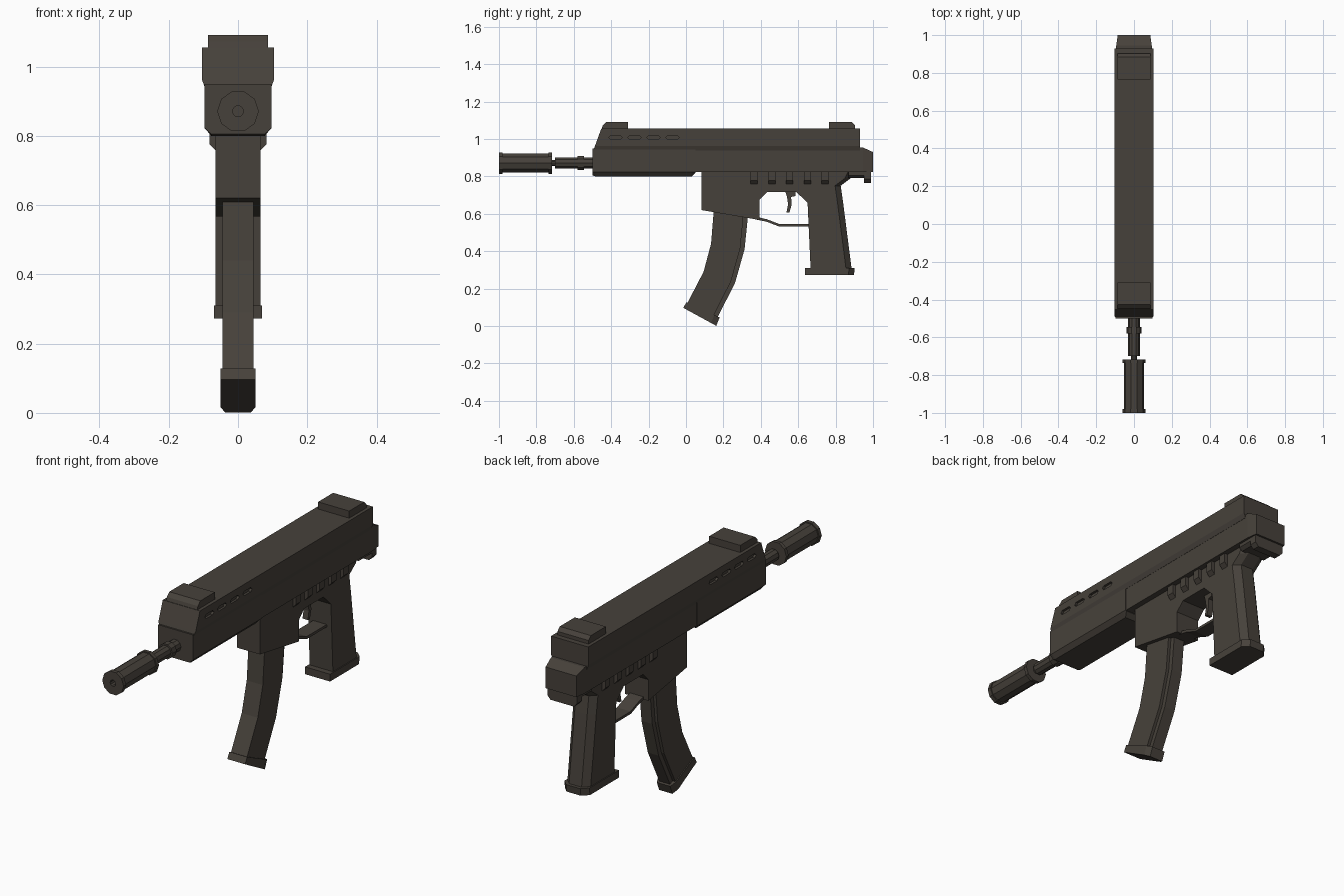
import bpy, bmesh, math

if "Cube" in bpy.data.objects:
    bpy.data.objects.remove(bpy.data.objects["Cube"])

mat = bpy.data.materials.new("dark_brown_grey")
mat.diffuse_color = (0.062, 0.053, 0.043, 1)
mat.use_nodes = True
mat.node_tree.nodes["Principled BSDF"].inputs["Base Color"].default_value = mat.diffuse_color


def loft(name, rings):
    """Skin a list of equal-length point rings and cap both ends."""
    bm = bmesh.new()
    vs = [[bm.verts.new(p) for p in r] for r in rings]
    n = len(rings[0])
    for a, b in zip(vs, vs[1:]):
        for i in range(n):
            j = (i + 1) % n
            bm.faces.new((a[i], a[j], b[j], b[i]))
    bm.faces.new(vs[0][::-1])
    bm.faces.new(vs[-1])
    bmesh.ops.recalc_face_normals(bm, faces=bm.faces)
    me = bpy.data.meshes.new(name)
    bm.to_mesh(me)
    bm.free()
    me.materials.append(mat)
    ob = bpy.data.objects.new(name, me)
    bpy.context.collection.objects.link(ob)
    return ob


def prism(name, prof, w, x=0.0):
    """Side profile (y, z) extruded to half width w around x."""
    return loft(name, [[(x + s * w, y, z) for y, z in prof] for s in (-1, 1)])


def section(y, half):
    """Mirrored cross-section (x, z) placed at y."""
    return [(x, y, z) for x, z in half] + [(-x, y, z) for x, z in reversed(half)]


def lathe(name, prof, n=10, zc=0.871):
    """Faceted round part along y from (y, radius) pairs."""
    return loft(name, [[(r * math.cos(2 * math.pi * i / n), y,
                         zc + r * math.sin(2 * math.pi * i / n))
                        for i in range(n)] for y, r in prof])


# Upper housing with sloped nose and chamfered lower edge
upper = loft("upper_housing", [
    [(-w, f, z), (w, f, z), (w, b, z), (-w, b, z)]
    for w, f, b, z in ((.095, -.495, .93, .938), (.104, -.487, .93, .962),
                       (.104, -.453, .93, 1.055))])

# Vent slots cut in both sides of the housing
for i in range(4):
    y, z = -.377 + i * .1015, 1.008
    slot = [(y - .036, z), (y - .026, z + .011), (y + .026, z + .011),
            (y + .036, z), (y + .026, z - .011), (y - .026, z - .011)]
    for s in (-1, 1):
        cut = prism("slot_cutter", slot, .012, s * .104)
        cut.hide_render = True
        cut.hide_set(True)
        m = upper.modifiers.new("slot", 'BOOLEAN')
        m.operation = 'DIFFERENCE'
        m.solver = 'EXACT'
        m.object = cut

# Front and rear raised blocks on top
prism("front_top_block", [(-.452, 1.05), (-.445, 1.072), (-.425, 1.091),
                          (-.31, 1.091), (-.31, 1.05)], .087)
prism("rear_top_block", [(.765, 1.05), (.765, 1.091), (.885, 1.091),
                         (.903, 1.073), (.903, 1.05)], .087)

# Fore end with chamfered bottom
loft("fore_end", [section(y, [(.097, .95), (.097, .823), (c, zb)])
                  for y, c, zb in ((-.5, .077, .805), (-.485, .077, .80),
                                   (.03, .077, .80), (.052, .09, .821))])

# Rear receiver with tapered end
loft("receiver", [section(y, [(w, t), (w, .823)])
                  for y, w, t in ((.05, .094, .955), (.945, .094, .955),
                                  (1.0, .086, .93))])

# Lower body: magazine well and trigger bay roof
prism("lower_body", [(.083, .83), (.083, .62), (.393, .567), (.393, .674),
                     (.436, .717), (.59, .717), (.65, .658), (.72, .658),
                     (.72, .83)], .065)

# Side ribs
for i in range(5):
    y = .345 + i * .095
    loft("side_rib", [section(v, [(.083, .83), (.083, .777), (.064, .757)])
                      for v in (y, y + .038)])

# Rear foot under the receiver
loft("rear_foot", [section(v, [(.083, .83), (.083, .785), (.066, .766)])
                   for v in (.952, .99)])
loft("rear_tang", [section(v, [(.083, .83), (.083, .806), (.066, .792)])
                   for v in (.87, .96)])


# Grip and its base, chamfered at the back
def grip_ring(z, f, b, w=.065, c=.03):
    half = [(w, f), (w, b - c), (w - .03, b)]
    return [(x, y, z) for x, y in half] + [(-x, y, z) for x, y in reversed(half)]


loft("grip", [grip_ring(.31, .666, .885), grip_ring(.66, .65, .84),
              grip_ring(.75, .65, .827), grip_ring(.79, .65, .88),
              grip_ring(.83, .65, .90)])
loft("grip_base", [grip_ring(.273, .636, .898, .07), grip_ring(.31, .636, .902, .07)])

# Curved magazine with narrow rear spine: (front y, z, rear y, z)
rings = []
for fy, fz, ry, rz in ((.15, .66, .332, .63), (.147, .60, .329, .565),
                       (.134, .44, .313, .41), (.094, .29, .262, .23),
                       (.006, .12, .168, .045)):
    k = .87
    my, mz = fy + (ry - fy) * k, fz + (rz - fz) * k
    half = [(.045, fy, fz), (.045, my, mz), (.03, my, mz), (.03, ry, rz)]
    rings.append(half + [(-x, y, z) for x, y, z in reversed(half)])
loft("magazine", rings)
base = []
for fy, fz, ry, rz in ((.002, .128, .18, .046), (-.014, .097, .162, .001)):
    k = .84
    my, mz = fy + (ry - fy) * k, fz + (rz - fz) * k
    half = [(.05, fy, fz), (.05, my, mz), (.037, ry, rz)]
    base.append(half + [(-x, y, z) for x, y, z in reversed(half)])
loft("magazine_base", base)

# Trigger guard strip and trigger
prism("trigger_guard", [(.38, .583), (.432, .571), (.497, .546), (.67, .546),
                        (.67, .533), (.495, .533), (.43, .558), (.38, .568)], .038)
prism("trigger", [(.528, .73), (.585, .73), (.585, .695), (.562, .69),
                  (.565, .65), (.553, .607), (.537, .607), (.546, .65),
                  (.54, .69)], .015)

# Barrel, collar and faceted muzzle tube with bore
lathe("barrel", [(-.73, .017), (-.70, .017), (-.70, .031), (-.58, .031),
                 (-.58, .039), (-.545, .039), (-.545, .031), (-.49, .031)])
lathe("muzzle_tube", [(-.95, .016), (-1.0, .016), (-1.0, .06), (-.98, .06),
                      (-.98, .054), (-.735, .054), (-.735, .06),
                      (-.717, .06), (-.717, .015)])
